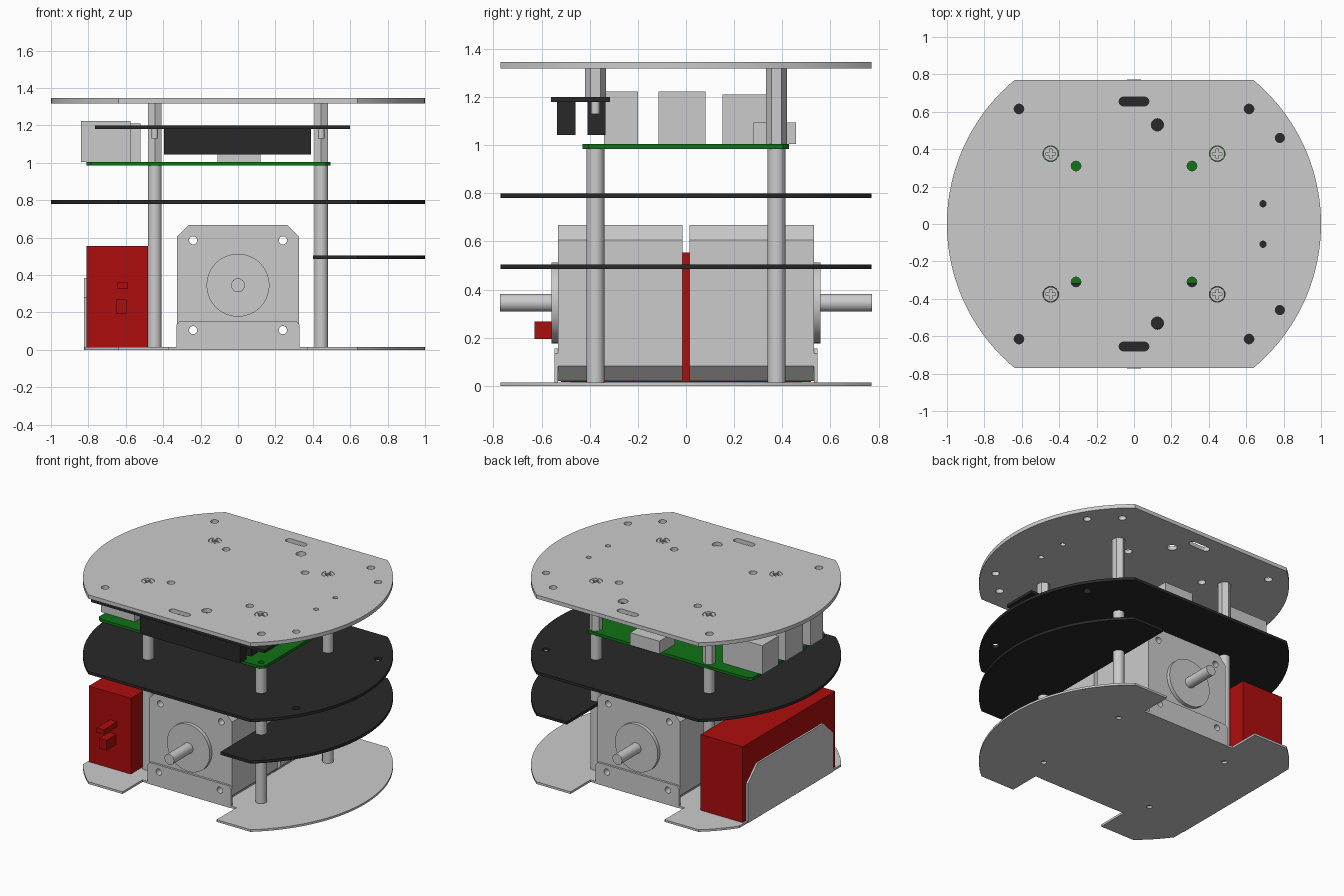
import bpy, bmesh
from math import sin, cos, radians, asin, acos, degrees
from mathutils import Vector
from mathutils.geometry import tessellate_polygon

if "Cube" in bpy.data.objects:
    bpy.data.objects.remove(bpy.data.objects["Cube"])


def material(name, rgb):
    m = bpy.data.materials.new(name)
    m.diffuse_color = (*rgb, 1)
    m.use_nodes = True
    m.node_tree.nodes["Principled BSDF"].inputs["Base Color"].default_value = m.diffuse_color
    return m


BLACK = material("black", (0.022, 0.022, 0.022))
GREEN = material("green", (0.005, 0.17, 0.008))
RED = material("red", (0.42, 0.004, 0.004))


def arc(r, a0, a1, n, cx=0, cy=0):
    return [(cx + r * cos(radians(a0 + (a1 - a0) * i / n)),
             cy + r * sin(radians(a0 + (a1 - a0) * i / n))) for i in range(n + 1)]


def circle(cx, cy, r, n=24):
    return arc(r, 0, 360, n, cx, cy)[:-1]


def slot(cx, cy, half, r):
    return arc(r, -90, 90, 8, cx + half - r, cy) + arc(r, 90, 270, 8, cx - half + r, cy)


def chamfered(x0, x1, y0, y1, c):
    return [(x0 + c, y0), (x1 - c, y0), (x1, y0 + c), (x1, y1 - c),
            (x1 - c, y1), (x0 + c, y1), (x0, y1 - c), (x0, y0 + c)]


def extrude(name, loops, a, b, axis="Z", mat=None):
    """Solid from an outline (first loop) and holes (others), from a to b along axis."""
    place = {"Z": lambda u, v, w: (u, v, w), "Y": lambda u, v, w: (u, w, v),
             "X": lambda u, v, w: (w, u, v)}[axis]
    flat = [p for loop in loops for p in loop]
    n = len(flat)
    tris = tessellate_polygon([[Vector((u, v, 0)) for u, v in loop] for loop in loops])
    verts = [place(u, v, w) for w in (a, b) for u, v in flat]
    faces = [tuple(t) for t in tris] + [tuple(i + n for i in t) for t in tris]
    start = 0
    for loop in loops:
        k = len(loop)
        for i in range(k):
            p, q = start + i, start + (i + 1) % k
            faces.append((p, q, q + n, p + n))
        start += k
    me = bpy.data.meshes.new(name)
    me.from_pydata(verts, [], faces)
    bm = bmesh.new()
    bm.from_mesh(me)
    bmesh.ops.recalc_face_normals(bm, faces=bm.faces)
    bm.to_mesh(me)
    bm.free()
    ob = bpy.data.objects.new(name, me)
    bpy.context.collection.objects.link(ob)
    if mat:
        me.materials.append(mat)
    return ob


def box(name, x0, x1, y0, y1, z0, z1, mat=None):
    return extrude(name, [[(x0, y0), (x1, y0), (x1, y1), (x0, y1)]], z0, z1, "Z", mat)


W = 0.77                              # half depth of every deck
A = degrees(asin(W))
B = degrees(acos(-0.82))
PX, PY = 0.445, 0.376                 # post positions
SIGNS = [(sx, sy) for sx in (-1, 1) for sy in (-1, 1)]
deck = arc(1, -A, A, 40) + arc(1, 180 - A, 180 + A, 40)
front_holes = [circle(0.78, s * 0.46, 0.025) for s in (-1, 1)]

# Top deck with mounting holes and slots
holes = front_holes + [circle(PX * sx, PY * sy, 0.042) for sx, sy in SIGNS]
holes += [circle(0.615 * sx, 0.615 * sy, 0.026) for sx, sy in SIGNS]
holes += [circle(0.31 * sx, 0.31 * sy, 0.026) for sx, sy in SIGNS]
for s in (-1, 1):
    holes += [circle(0.125, s * 0.53, 0.033), circle(0.69, s * 0.108, 0.017),
              slot(0, s * 0.655, 0.08, 0.024)]
extrude("top_deck", [deck] + holes, 1.318, 1.345)

# Middle deck and half-width lower deck
extrude("middle_deck", [deck] + front_holes, 0.78, 0.80, "Z", BLACK)
extrude("lower_deck", [arc(1, -A, A, 40) + [(0.4, W), (0.4, -W)]], 0.485, 0.505, "Z", BLACK)

# Base plate with wheel notches, motor tabs and bent-up battery flange
NX, NY = 0.37, 0.545
base = (arc(1, -A, A, 40) + [(NX, W), (NX, NY), (-NX, NY), (-NX, W)]
        + arc(1, 180 - A, B, 8) + arc(1, 360 - B, 180 + A, 8)
        + [(-NX, -W), (-NX, -NY), (NX, -NY), (NX, -W)])
extrude("base_plate", [base] + [circle(PX * sx, PY * sy, 0.018) for sx, sy in SIGNS], 0, 0.015)
extrude("battery_flange", [[(-0.48, 0), (0.48, 0), (0.48, 0.28), (0.37, 0.385),
                            (-0.37, 0.385), (-0.48, 0.28)]], -0.823, -0.81, "X")

# Two motors, mirrored front to back
for s, side in ((-1, "front"), (1, "back")):
    bolt = [circle(x, z, 0.022) for x in (-0.24, 0.24) for z in (0.105, 0.585)]
    extrude(side + "_motor_body", [chamfered(-0.325, 0.325, 0.02, 0.668, 0.062)] + bolt,
            s * 0.015, s * 0.532, "Y")
    extrude(side + "_motor_boss", [circle(0, 0.345, 0.168, 48)], s * 0.53, s * 0.558, "Y")
    extrude(side + "_motor_shaft", [circle(0, 0.345, 0.037, 32)], s * 0.55, s * 0.773, "Y")
    tab = [(-0.328, 0), (0.328, 0), (0.328, 0.135), (0.31, 0.155), (-0.31, 0.155), (-0.328, 0.135)]
    extrude(side + "_motor_tab", [tab, bolt[0], bolt[2]], s * 0.532, s * 0.547, "Y")

# Battery with switch and socket
box("battery", -0.81, -0.48, -0.52, 0.52, 0.016, 0.555, RED)
box("battery_switch", -0.643, -0.587, -0.67, -0.51, 0.325, 0.36, RED)
box("battery_socket", -0.652, -0.595, -0.63, -0.51, 0.195, 0.268, RED)

# Round posts, hexagonal spacers and cross-head screws
c, t = 0.007, 0.025
cross = [(c, c), (c, t), (-c, t), (-c, c), (-t, c), (-t, -c),
         (-c, -c), (-c, -t), (c, -t), (c, -c), (t, -c), (t, c)]
for sx, sy in SIGNS:
    x, y = sx * PX, sy * PY
    extrude("post", [circle(x, y, 0.037, 32)], 0.015, 0.985)
    hexagon = arc(0.043, 30, 330, 5, x, y)
    if sy < 0:
        extrude("short_spacer", [hexagon], 1.2, 1.32)
        extrude("spacer_stud", [circle(x, y, 0.018)], 1.13, 1.2)
    else:
        extrude("tall_spacer", [hexagon], 1.005, 1.32)
    extrude("screw_head", [circle(x, y, 0.039), [(x + u, y + v) for u, v in cross]], 1.32, 1.344)

# Circuit board with connectors
extrude("circuit_board", [chamfered(-0.81, 0.495, -0.43, 0.428, 0.025)]
        + [circle(PX * sx, -PY, 0.02) for sx in (-1, 1)], 0.985, 1.005, "Z", GREEN)
box("double_port_front", -0.84, -0.575, -0.34, -0.2, 1.005, 1.222)
box("double_port_middle", -0.84, -0.575, -0.115, 0.08, 1.005, 1.222)
box("network_port", -0.835, -0.52, 0.152, 0.335, 1.005, 1.21)
box("power_port", -0.11, 0.12, 0.28, 0.457, 1.005, 1.095)

# Header board below the top deck with two hanging strips
box("header_board", -0.765, 0.6, -0.56, -0.315, 1.18, 1.2, BLACK)
for y in (-0.535, -0.41):
    box("header_strip", -0.395, 0.39, y, y + 0.075, 1.043, 1.18, BLACK)

# Smooth the round sides, keep edges sharp
for ob in bpy.context.scene.objects:
    ob.select_set(True)
    bpy.context.view_layer.objects.active = ob
bpy.ops.object.shade_smooth_by_angle(angle=radians(30))
